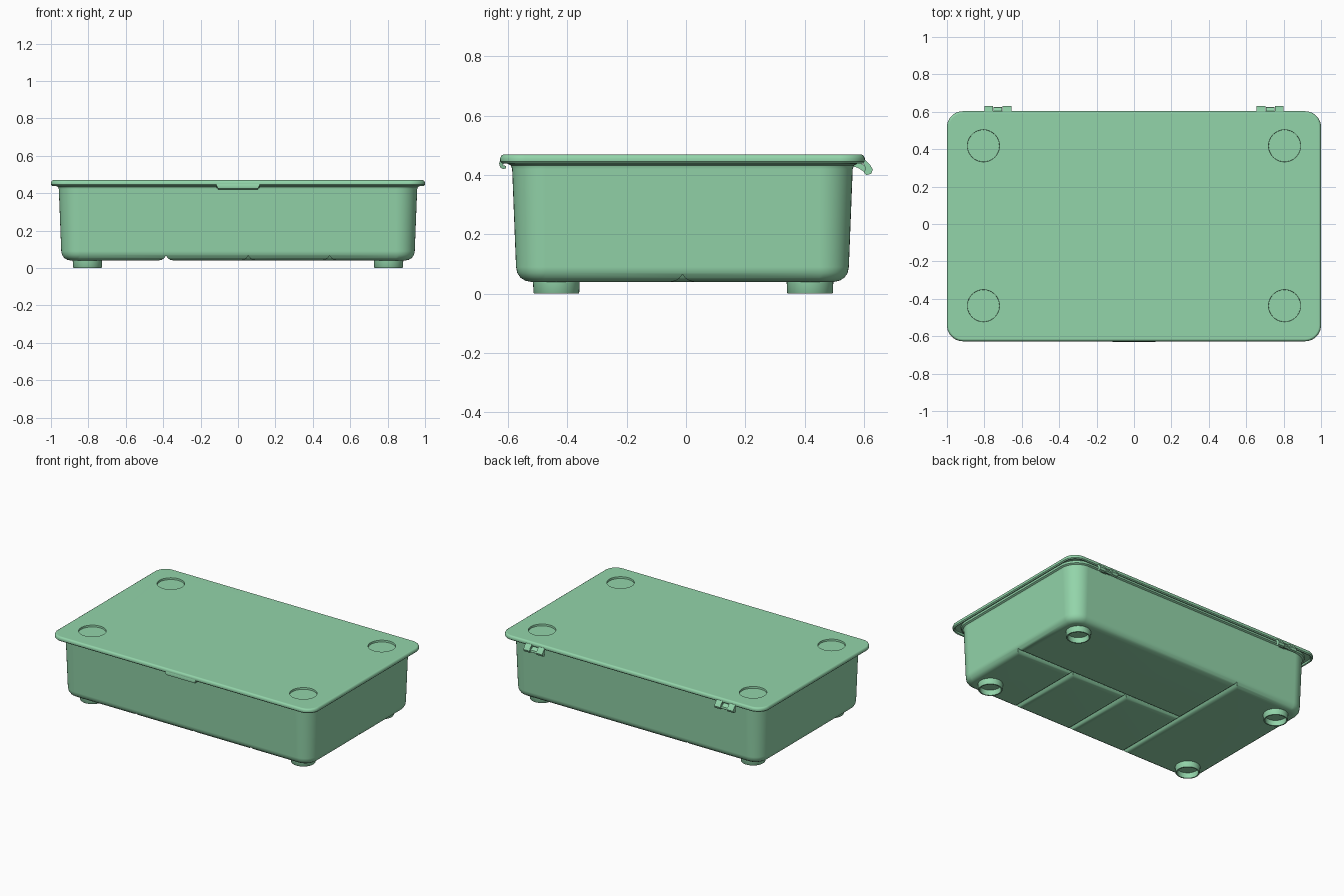
import bpy, bmesh, math
from mathutils import Vector

if "Cube" in bpy.data.objects:
    bpy.data.objects.remove(bpy.data.objects["Cube"])

green = bpy.data.materials.new("soft green")
green.use_nodes = True
colour = (0.29, 0.66, 0.40, 1)
green.diffuse_color = colour
green.node_tree.nodes["Principled BSDF"].inputs["Base Color"].default_value = colour


def finish(name, bm):
    bmesh.ops.remove_doubles(bm, verts=bm.verts, dist=1e-5)
    bmesh.ops.recalc_face_normals(bm, faces=bm.faces)
    mesh = bpy.data.meshes.new(name)
    bm.to_mesh(mesh)
    bm.free()
    mesh.materials.append(green)
    obj = bpy.data.objects.new(name, mesh)
    bpy.context.collection.objects.link(obj)
    return obj


def loft(name, centre, hx, hy, r, profile, steps=10):
    """Stack rounded rectangles: profile holds (outward offset, height)."""
    bm = bmesh.new()
    loops = []
    for off, z in profile:
        ring = []
        rad = max(r + off, 0.01)
        for corner, (sx, sy) in enumerate(((1, 1), (-1, 1), (-1, -1), (1, -1))):
            for i in range(steps + 1):
                a = (corner + i / steps) * math.pi / 2
                ring.append(bm.verts.new((
                    centre[0] + sx * (hx + off - rad) + rad * math.cos(a),
                    centre[1] + sy * (hy + off - rad) + rad * math.sin(a), z)))
        loops.append(ring)
    n = len(loops[0])
    for low, high in zip(loops, loops[1:]):
        for i in range(n):
            j = (i + 1) % n
            bm.faces.new((low[i], low[j], high[j], high[i]))
    bm.faces.new(loops[0])
    bm.faces.new(loops[-1])
    return finish(name, bm)


def prism(name, points, axis, start, end):
    """Extrude a (horizontal, z) outline along x or y."""
    bm = bmesh.new()
    place = (lambda h, z, t: (t, h, z)) if axis == "x" else (lambda h, z, t: (h, t, z))
    face = bm.faces.new([bm.verts.new(place(h, z, start)) for h, z in points])
    moved = bmesh.ops.extrude_face_region(bm, geom=[face])["geom"]
    verts = [v for v in moved if isinstance(v, bmesh.types.BMVert)]
    bmesh.ops.translate(bm, verts=verts, vec=Vector(place(0, 0, end - start)))
    return finish(name, bm)


def cut(target, cutter):
    cutter.hide_render = True
    mod = target.modifiers.new("cut", "BOOLEAN")
    mod.operation = "DIFFERENCE"
    mod.solver = "EXACT"
    mod.object = cutter
    bpy.context.view_layer.objects.active = target
    bpy.ops.object.modifier_apply(modifier=mod.name)
    bpy.data.objects.remove(cutter)


MID = -0.012
parts = []

# Hollow tray with rounded base and a flared top flange
tray = loft("tray", (0, MID), 0.945, 0.561, 0.1, [
    (-0.05, 0.04), (-0.031, 0.044), (-0.015, 0.054), (-0.004, 0.07), (0, 0.09),
    (0.013, 0.42), (0.017, 0.432), (0.028, 0.438), (0.03, 0.452),
    (0, 0.452), (-0.02, 0.1), (-0.05, 0.08)])

# Dividers: a V groove below the floor and a thin wall inside
dividers = [("y", -0.385, -0.7, 0.7), ("x", MID, -0.385, 1.1),
            ("y", 0.055, -0.7, MID), ("y", 0.49, -0.7, MID)]
half_groove = [(0.04, 0.02), (0.04, 0.04), (0.022, 0.044), (0.01, 0.052)]
for axis, pos, start, end in dividers:
    outline = [(pos + h, z) for h, z in half_groove] + [(pos, 0.066)]
    outline += [(pos - h, z) for h, z in reversed(half_groove)]
    cut(tray, prism("groove_cutter", outline, axis, start, end))
    limit = 0.92 if axis == "x" else 0.54
    wall = [(pos - 0.01, 0.075), (pos + 0.01, 0.075), (pos + 0.006, 0.42), (pos - 0.006, 0.42)]
    parts.append(prism("divider", wall, axis, max(start, -limit), min(end, limit)))

# Lid with rolled rim
lid = loft("lid", (0, MID), 1.0, 0.615, 0.085, [
    (-0.03, 0.4525), (-0.018, 0.4525), (-0.015, 0.442), (-0.007, 0.439),
    (-0.001, 0.445), (0, 0.456), (-0.004, 0.465), (-0.012, 0.47)])

# Hollow feet and the matching stacking recesses in the lid
for x in (-0.805, 0.805):
    for y in (-0.437, 0.418):
        parts.append(loft("foot", (x, y), 0.079, 0.079, 0.079, [
            (0, 0.046), (-0.002, 0.003), (-0.004, 0), (-0.012, 0), (-0.013, 0.037)]))
        cut(lid, loft("recess_cutter", (x, y), 0.087, 0.087, 0.087,
                      [(-0.002, 0.458), (0, 0.48)]))

# Hooked front latch with tapered ends
latch = prism("latch", [
    (-0.6, 0.455), (-0.624, 0.455), (-0.63, 0.44), (-0.627, 0.426), (-0.616, 0.42),
    (-0.606, 0.423), (-0.606, 0.43), (-0.617, 0.433), (-0.614, 0.442), (-0.6, 0.444)],
    "x", -0.115, 0.115)
for v in latch.data.vertices:
    if v.co.z < 0.43:
        v.co.x *= 0.93
parts.append(latch)

# Hinges: two lid knuckles around one tray knuckle
lid_arm = [(0.585, 0.455), (0.6, 0.456), (0.621, 0.434), (0.63, 0.418), (0.624, 0.404),
           (0.608, 0.4), (0.599, 0.409), (0.606, 0.422), (0.598, 0.438), (0.585, 0.444)]
tray_arm = [(0.56, 0.442), (0.585, 0.442), (0.606, 0.43), (0.622, 0.424), (0.625, 0.412),
            (0.612, 0.404), (0.598, 0.412), (0.58, 0.424), (0.56, 0.43)]
for x in (-0.728, 0.728):
    for side in (-1, 1):
        mid = x + side * 0.049
        parts.append(prism("lid_hinge_arm", lid_arm, "x", mid - 0.023, mid + 0.023))
    parts.append(prism("tray_hinge_arm", tray_arm, "x", x - 0.023, x + 0.023))

# Smooth the curves while keeping hard edges and flat panels clean
bpy.ops.object.select_all(action="DESELECT")
for obj in parts + [tray, lid]:
    obj.select_set(True)
bpy.context.view_layer.objects.active = tray
bpy.ops.object.shade_smooth_by_angle(angle=math.radians(35))
for obj in (tray, lid):
    mod = obj.modifiers.new("flat panels", "WEIGHTED_NORMAL")
    mod.keep_sharp = True
